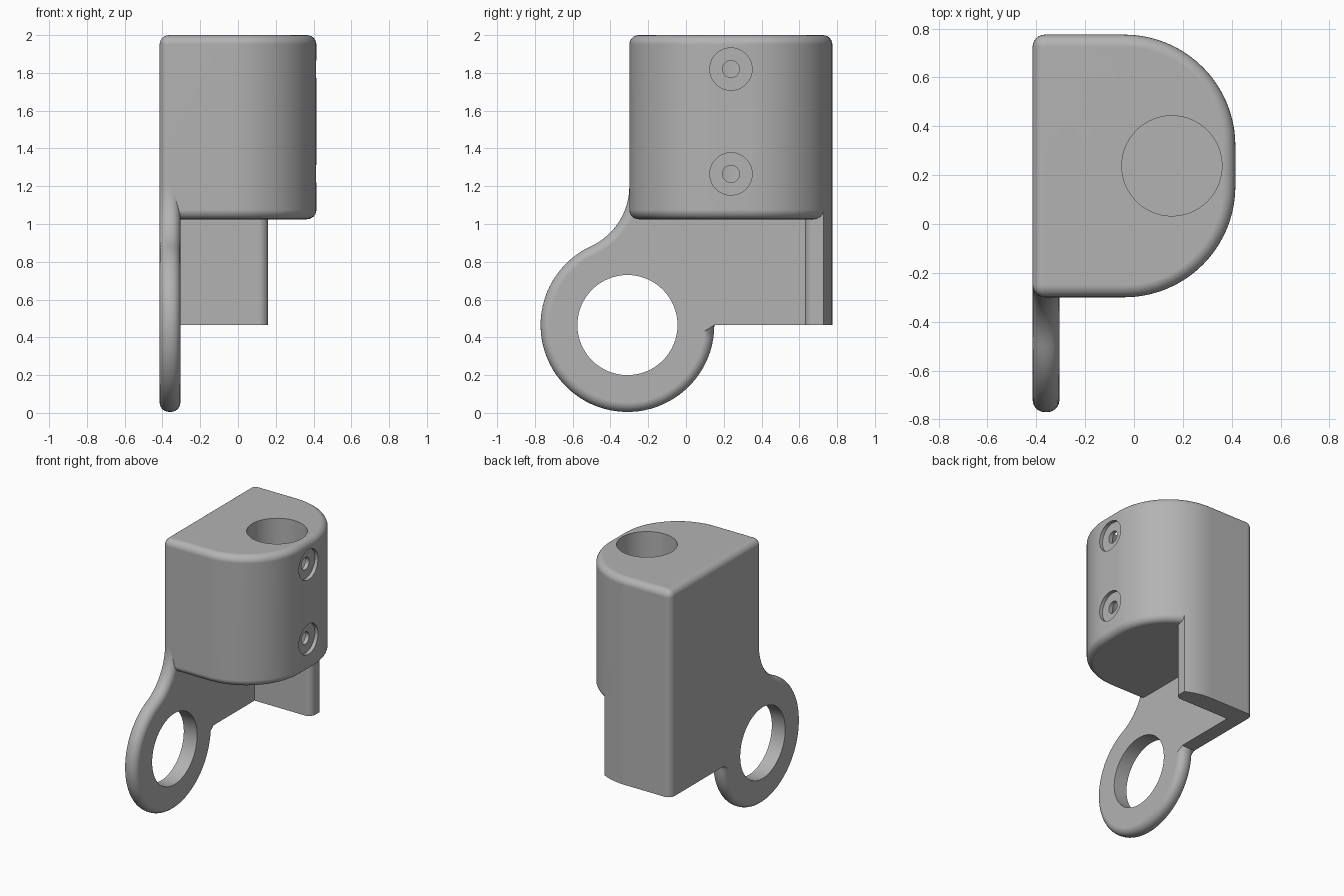
import bpy, bmesh, math
from mathutils import Matrix, Vector

cube = bpy.data.objects.get("Cube")
if cube:
    bpy.data.objects.remove(cube, do_unlink=True)

GREY = (0.45, 0.45, 0.45, 1)
mat = bpy.data.materials.new("plain grey")
mat.use_nodes = True
mat.diffuse_color = GREY
mat.node_tree.nodes["Principled BSDF"].inputs["Base Color"].default_value = GREY

LEFT, RIGHT, FRONT, BACK = -0.415, 0.415, -0.3, 0.775
FILLET = 0.05
RING_Y, RING_Z, RING_R = -0.31, 0.465, 0.46


def arc(cx, cy, r, start, end, steps):
    """Points along a circular arc, angles in degrees."""
    angles = [math.radians(start + (end - start) * i / steps) for i in range(steps + 1)]
    return [(cx + r * math.cos(a), cy + r * math.sin(a)) for a in angles]


def prism(name, points, low, high, along_x=False, rounded=None):
    """Extrude an outline along z (or x) and round the edges chosen by a rule."""
    bm = bmesh.new()
    base = bm.faces.new([bm.verts.new((u, v, low)) for u, v in points])
    new = bmesh.ops.extrude_face_region(bm, geom=[base])["geom"]
    bmesh.ops.translate(bm, vec=(0, 0, high - low),
                        verts=[g for g in new if isinstance(g, bmesh.types.BMVert)])
    bmesh.ops.recalc_face_normals(bm, faces=bm.faces)
    if rounded:
        edges = [e for e in bm.edges if e.calc_face_angle() > 0.6 and rounded(e)]
        bmesh.ops.bevel(bm, geom=edges, offset=FILLET, segments=6, profile=0.5,
                        affect='EDGES', clamp_overlap=False)
    if along_x:  # outline (u, v) becomes (y, z)
        bm.transform(Matrix(((0, 0, 1, 0), (1, 0, 0, 0), (0, 1, 0, 0), (0, 0, 0, 1))))
    mesh = bpy.data.meshes.new(name)
    bm.to_mesh(mesh)
    bm.free()
    mesh.materials.append(mat)
    obj = bpy.data.objects.new(name, mesh)
    bpy.context.collection.objects.link(obj)
    return obj


def cylinder(name, cu, cv, r, low, high, along_x=False):
    return prism(name, arc(cu, cv, r, 0, 360, 64)[:-1], low, high, along_x)


def cut(obj, cutter):
    mod = obj.modifiers.new("cut", 'BOOLEAN')
    mod.operation, mod.solver, mod.object = 'DIFFERENCE', 'EXACT', cutter
    graph = bpy.context.evaluated_depsgraph_get()
    mesh = bpy.data.meshes.new_from_object(obj.evaluated_get(graph))
    obj.modifiers.clear()
    obj.data = mesh
    bpy.data.objects.remove(cutter, do_unlink=True)


def finish(obj):
    bpy.ops.object.select_all(action='DESELECT')
    obj.select_set(True)
    bpy.context.view_layer.objects.active = obj
    bpy.ops.object.shade_smooth_by_angle(angle=math.radians(35))
    normals = obj.modifiers.new("even_normals", 'WEIGHTED_NORMAL')
    normals.keep_sharp = True


# Clamp body: straight on one side, generously rounded on the other
R = 0.455
front_arc = arc(RIGHT - R, FRONT + R, R, -90, 0, 20)
back_arc = arc(RIGHT - R, BACK - R, R, 0, 90, 20)
body = prism("clamp_body", [(LEFT, FRONT)] + front_arc + back_arc + [(LEFT, BACK)],
             1.025, 2.0, rounded=lambda e: True)

# Blind rod bore and two counterbored screw holes
BORE_X, BORE_Y = 0.155, 0.238
cut(body, cylinder("bore_cutter", BORE_X, BORE_Y, 0.205, 1.1, 2.2))
for z in (1.265, 1.82):
    cut(body, cylinder("counterbore_cutter", BORE_Y, z, 0.112, 0.388, 0.6, True))
    cut(body, cylinder("screw_hole_cutter", BORE_Y, z, 0.045, BORE_X, 0.6, True))
finish(body)

# Back wall: follows the body outline down below it
END, INNER = 0.16, 0.63
end_y = BACK - R + math.sqrt(R ** 2 - (END - RIGHT + R) ** 2)
wall_outline = ([(LEFT, INNER)] + arc(END - FILLET, INNER + FILLET, FILLET, -90, 0, 8)
                + [(END, end_y)] + [p for p in back_arc if p[0] < END - 0.005]
                + [(LEFT, BACK)])


def back_left_corner(e):
    return all(v.co.x < LEFT + 0.01 and v.co.y > BACK - 0.01 for v in e.verts)


wall = prism("back_wall", wall_outline, RING_Z, 1.08, rounded=back_left_corner)
finish(wall)

# Side plate with ring: ring edge flows through a concave neck into the body
NECK_R, NECK_Z = 0.35, 1.2
neck_y = FRONT - NECK_R
meet = math.degrees(math.atan2(NECK_Z - RING_Z, neck_y - RING_Y))
ring_arc = arc(RING_Y, RING_Z, RING_R, 360, meet, 56)
neck_arc = arc(neck_y, NECK_Z, NECK_R, meet - 180, 0, 16)
plate_outline = ring_arc + neck_arc[1:] + [(0.7, NECK_Z), (0.7, RING_Z)]
curve = {(round(u, 4), round(v, 4)) for u, v in ring_arc + neck_arc}


def on_curve(e):
    a, b = e.verts
    level = abs(a.co.z - b.co.z) < 0.001
    return level and all((round(v.co.x, 4), round(v.co.y, 4)) in curve for v in e.verts)


plate = prism("ring_plate", plate_outline, LEFT, -0.305, True, rounded=on_curve)
cut(plate, cylinder("ring_hole_cutter", RING_Y, RING_Z, 0.265, -0.6, 0, True))
finish(plate)
